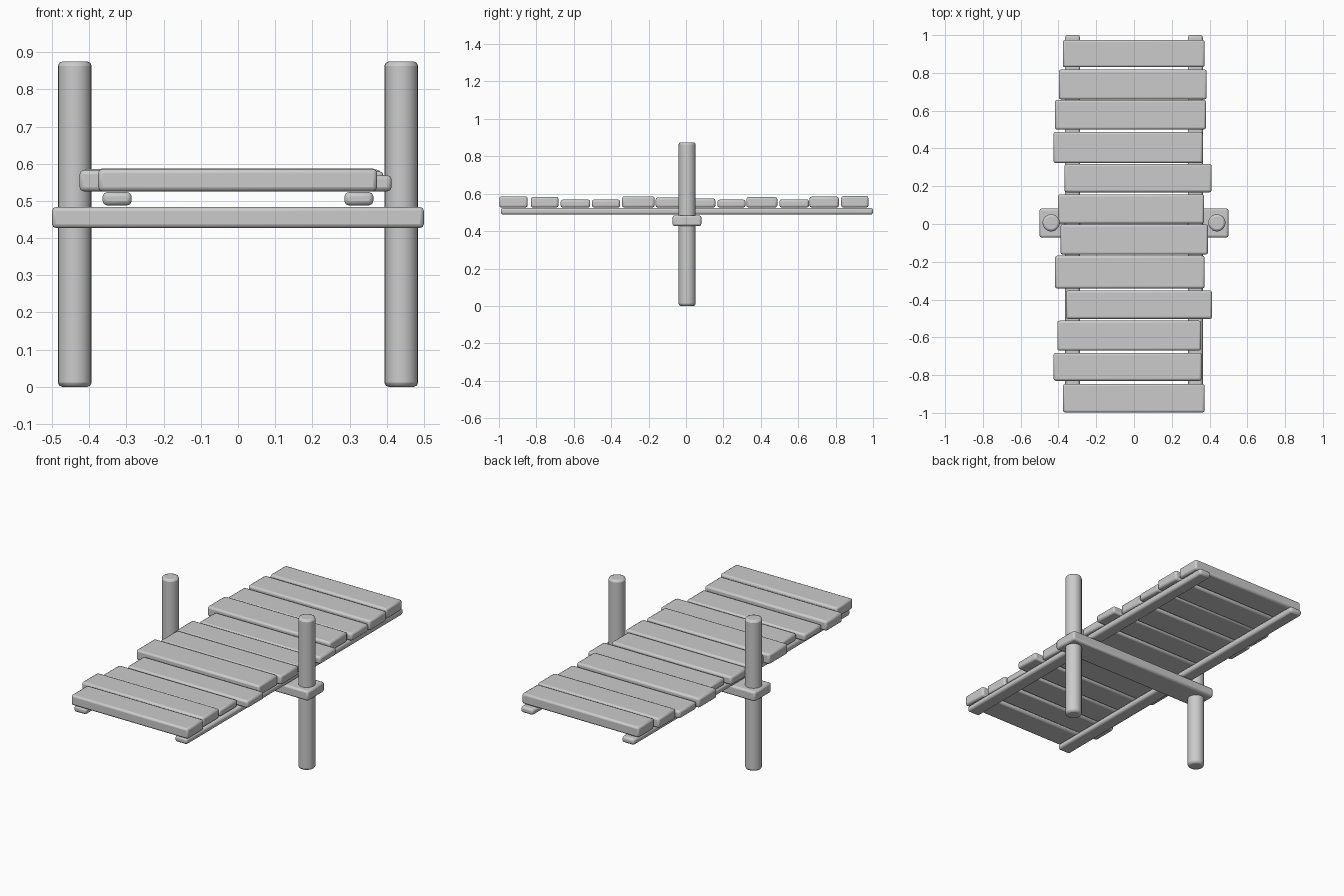
import bpy

BEVEL = 0.011


def finish(obj, name, width=BEVEL):
    obj.name = name
    bev = obj.modifiers.new("Bevel", 'BEVEL')
    bev.width = width
    bev.segments = 2
    bev.limit_method = 'ANGLE'
    bev.angle_limit = 0.8
    bpy.ops.object.shade_smooth_by_angle(angle=0.6)
    return obj


def box(name, x, y, z, width=BEVEL):
    """Bevelled box from (min, max) ranges."""
    bpy.ops.mesh.primitive_cube_add(size=1, location=[sum(r) / 2 for r in (x, y, z)])
    obj = bpy.context.object
    obj.scale = [r[1] - r[0] for r in (x, y, z)]
    bpy.ops.object.transform_apply(location=False, rotation=False, scale=True)
    return finish(obj, name, width)


# Deck planks: x min, x max, y min, y max, top height
planks = [
    (-0.377, 0.374, 0.830, 0.975, 0.587),
    (-0.398, 0.385, 0.660, 0.817, 0.584),
    (-0.419, 0.381, 0.500, 0.657, 0.570),
    (-0.426, 0.364, 0.323, 0.488, 0.582),
    (-0.368, 0.411, 0.168, 0.318, 0.568),
    (-0.402, 0.371, 0.002, 0.157, 0.574),
    (-0.389, 0.391, -0.162, -0.002, 0.580),
    (-0.418, 0.374, -0.341, -0.168, 0.586),
    (-0.360, 0.413, -0.502, -0.352, 0.569),
    (-0.406, 0.355, -0.670, -0.512, 0.568),
    (-0.426, 0.358, -0.830, -0.682, 0.583),
    (-0.376, 0.374, -0.998, -0.847, 0.586),
]
for i, (x0, x1, y0, y1, top) in enumerate(planks):
    box(f"deck_plank_{i + 1}", (x0, x1), (y0, y1), (0.526, top))

# Crossbeam under the deck
box("crossbeam", (-0.5, 0.5), (-0.072, 0.082), (0.427, 0.484))

# Mirrored rails and round posts
for side, s in (("left", -1), ("right", 1)):
    rail_x = sorted((s * 0.286, s * 0.364))
    box(f"{side}_rail", rail_x, (-0.99, 1.0), (0.488, 0.524), 0.012)
    bpy.ops.mesh.primitive_cylinder_add(vertices=20, radius=0.0455, depth=0.875,
                                        location=(s * 0.439, 0.006, 0.4375))
    finish(bpy.context.object, f"{side}_post", 0.012)
